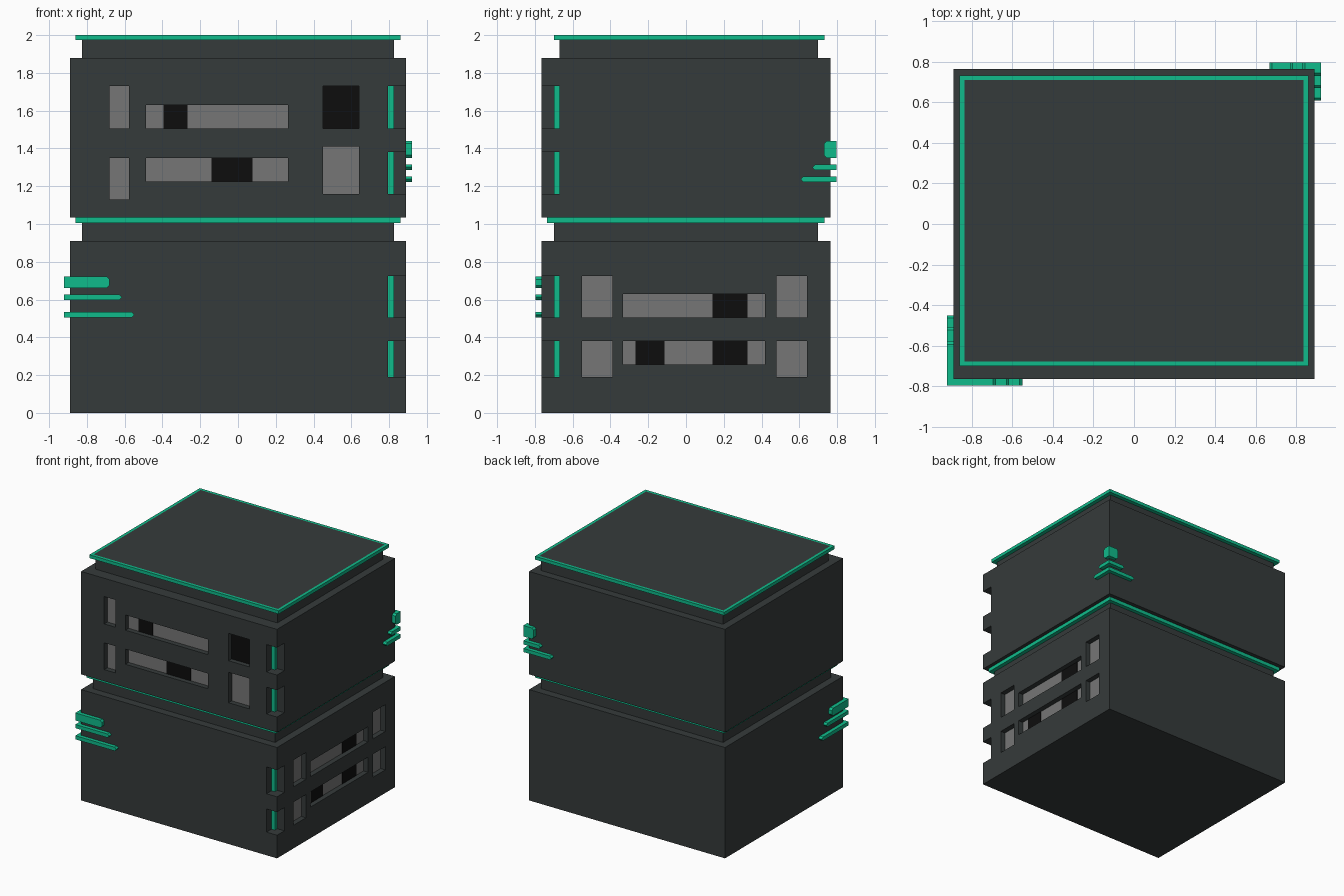
import bpy
import bmesh
from mathutils import Matrix, Vector

if "Cube" in bpy.data.objects:
    bpy.data.objects.remove(bpy.data.objects["Cube"], do_unlink=True)


def material(name, rgb):
    mat = bpy.data.materials.new(name)
    mat.use_nodes = True
    mat.diffuse_color = (*rgb, 1)
    mat.node_tree.nodes["Principled BSDF"].inputs["Base Color"].default_value = (*rgb, 1)
    return mat


DARK = material("dark slate", (0.036, 0.043, 0.043))
GREEN = material("teal green", (0.005, 0.50, 0.26))
GREY = material("mid grey", (0.18, 0.182, 0.18))
BLACK = material("black", (0.004, 0.004, 0.004))


def finish(name, bm, *mats):
    bmesh.ops.recalc_face_normals(bm, faces=bm.faces)
    mesh = bpy.data.meshes.new(name)
    bm.to_mesh(mesh)
    bm.free()
    for m in mats:
        mesh.materials.append(m)
    obj = bpy.data.objects.new(name, mesh)
    bpy.context.collection.objects.link(obj)
    return obj


def add_box(bm, x, y, z):
    """Add a box given (min, max) on each axis."""
    centre = Vector([(a + b) / 2 for a, b in (x, y, z)])
    size = [abs(b - a) for a, b in (x, y, z)]
    mat = Matrix.Translation(centre) @ Matrix.Diagonal((*size, 1))
    bmesh.ops.create_cube(bm, size=1, matrix=mat)


def boxes(name, mat, *extents):
    bm = bmesh.new()
    for e in extents:
        add_box(bm, *e)
    return finish(name, bm, mat)


W, D = 0.89, 0.765      # half width and half depth of the blocks
RECESS = 0.045          # window depth
NOTCH = 0.095           # corner notch size


def on_front(u, z, near, far):
    return (u, (-D + near, -D + far), z)


def on_side(u, z, near, far):
    return ((W - far, W - near), u, z)


def block(name, z, place, windows, black_parts, notches):
    """A storey with recessed windows and notched front corner with light bars."""
    body = boxes(name, DARK, ((-W, W), (-D, D), z))
    cuts = [place(u, h, -0.1, RECESS) for u, h in windows]
    cuts += [((W - NOTCH, W + 0.1), (-D - 0.1, -D + NOTCH), h) for h in notches]
    cutter = boxes(name + "_cutter", DARK, *cuts)
    cutter.hide_render = True
    mod = body.modifiers.new("openings", "BOOLEAN")
    mod.operation, mod.solver, mod.object = "DIFFERENCE", "EXACT", cutter
    bpy.context.view_layer.objects.active = body
    bpy.ops.object.modifier_apply(modifier=mod.name)
    bpy.data.objects.remove(cutter, do_unlink=True)
    # Thin panes on the recess floors
    boxes(name + "_grey_panes", GREY,
          *[place(u, h, RECESS - 0.003, RECESS) for u, h in windows])
    boxes(name + "_black_panes", BLACK,
          *[place(u, h, RECESS - 0.006, RECESS) for u, h in black_parts])
    # Light bars in the inner corner of each notch
    boxes(name + "_corner_lights", GREEN,
          *[((W - NOTCH, W - NOTCH + 0.03), (-D + NOTCH - 0.03, -D + NOTCH), h)
            for h in notches])


# Lower storey, windows on the left side
SQ_HI, SQ_LO = (0.505, 0.725), (0.19, 0.38)
STRIP_HI, STRIP_LO = (0.505, 0.63), (0.255, 0.38)
LONG = (-0.333, 0.418)
block("lower_block", (0, 0.91), on_side,
      [((-0.55, -0.39), SQ_HI), ((-0.55, -0.39), SQ_LO),
       (LONG, STRIP_HI), (LONG, STRIP_LO),
       ((0.48, 0.64), SQ_HI), ((0.48, 0.64), SQ_LO)],
      [((0.14, 0.325), STRIP_HI), ((0.14, 0.325), STRIP_LO),
       ((-0.267, -0.114), STRIP_LO)],
      [SQ_HI, SQ_LO])

# Upper storey, windows on the front
SLIT, STRIP, SQUARE = (-0.68, -0.578), (-0.487, 0.265), (0.45, 0.64)
block("upper_block", (1.035, 1.88), on_front,
      [(SLIT, (1.505, 1.73)), (SLIT, (1.13, 1.35)),
       (STRIP, (1.505, 1.63)), (STRIP, (1.225, 1.35)),
       (SQUARE, (1.505, 1.73)), (SQUARE, (1.16, 1.41))],
      [((-0.394, -0.267), (1.505, 1.63)), ((-0.14, 0.077), (1.225, 1.35)),
       (SQUARE, (1.505, 1.73))],
      [(1.505, 1.73), (1.16, 1.38)])

# Recessed necks above each storey, and the trim between them
boxes("lower_neck", DARK, ((-0.827, 0.827), (-0.70, 0.70), (0.91, 1.005)))
boxes("upper_neck", DARK, ((-0.827, 0.827), (-0.67, 0.70), (1.88, 1.973)))
boxes("middle_trim", GREEN, ((-0.86, 0.86), (-0.735, 0.732), (1.005, 1.035)))

# Roof slab: green rim around an inset dark panel
bm = bmesh.new()
add_box(bm, (-0.86, 0.86), (-0.70, 0.732), (1.973, 2.0))
bm.normal_update()
top = max(bm.faces, key=lambda f: f.calc_center_median().z)
bmesh.ops.inset_individual(bm, faces=[top], thickness=0.033)
top.material_index = 1
finish("roof_slab", bm, GREEN, DARK)


def add_bar(bm, start, end, z, to_world):
    """Bar with a chamfered far end, extruded through the trim thickness."""
    c = min(0.015, (z[1] - z[0]) * 0.45)
    e = end - c if end > start else end + c
    profile = [(start, z[0]), (e, z[0]), (end, z[0] + c),
               (end, z[1] - c), (e, z[1]), (start, z[1])]
    rings = [[bm.verts.new(to_world(u, t, h)) for u, h in profile] for t in (0, 1)]
    bm.faces.new(rings[0])
    bm.faces.new(rings[1][::-1])
    for i in range(6):
        j = (i + 1) % 6
        bm.faces.new((rings[0][i], rings[0][j], rings[1][j], rings[1][i]))


def corner_trim(name, sx, sy, bars):
    """Bars wrapping a vertical corner; each is (x end, y end, z range)."""
    t = 0.031
    bm = bmesh.new()
    for x_end, y_end, z in bars:
        add_bar(bm, sx * (W + t), x_end, z, lambda u, k, h: (u, sy * (D + t * k), h))
        add_bar(bm, sy * D, y_end, z, lambda u, k, h: (sx * (W + t * k), u, h))
    finish(name, bm, GREEN)


corner_trim("front_right_corner_trim", -1, -1,
            [(-0.68, -0.58, (0.66, 0.722)),
             (-0.615, -0.51, (0.597, 0.627)),
             (-0.55, -0.45, (0.505, 0.535))])
corner_trim("back_left_corner_trim", 1, 1,
            [(0.828, 0.73, (1.35, 1.44)),
             (0.768, 0.67, (1.285, 1.315)),
             (0.667, 0.608, (1.222, 1.252))])
